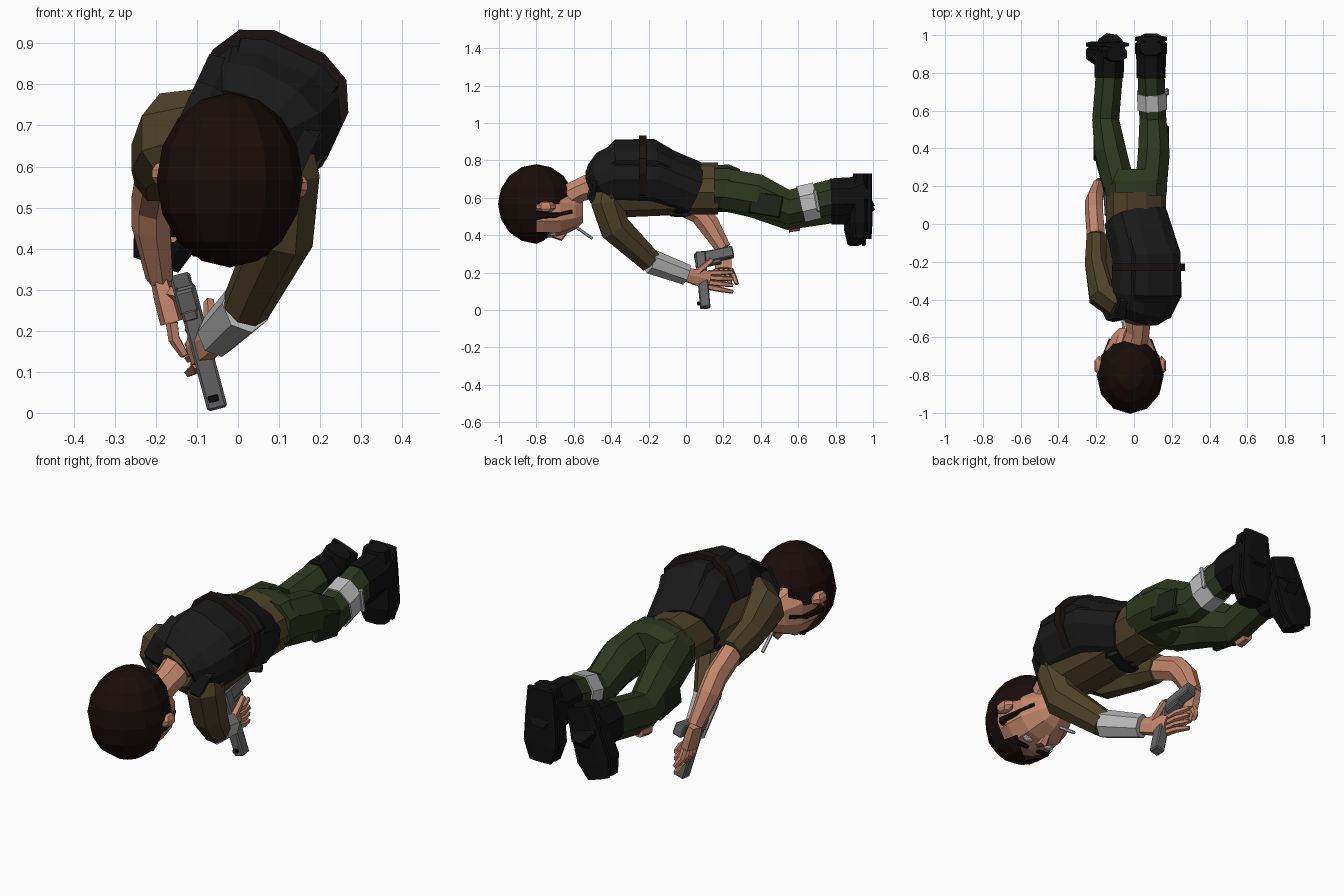
import bpy, bmesh, math
from mathutils import Vector, Matrix

if "Cube" in bpy.data.objects:
    bpy.data.objects.remove(bpy.data.objects["Cube"])


def material(name, red, green=None, blue=None):
    """A matt colour; a single value gives a neutral grey."""
    colour = (red, red if green is None else green, red if blue is None else blue, 1)
    mat = bpy.data.materials.new(name)
    mat.use_nodes = True
    mat.diffuse_color = colour
    shader = mat.node_tree.nodes["Principled BSDF"]
    shader.inputs["Base Color"].default_value = colour
    shader.inputs["Roughness"].default_value = 0.9
    return mat


SKIN = material("skin", .55, .24, .15)
HAIR = material("hair", .009, .004, .003)
SHIRT = material("shirt_olive", .075, .055, .022)
TROUSERS = material("trouser_green", .028, .038, .013)
POCKET = material("pocket_green", .014, .018, .009)
VEST = material("vest_black", .01)
STRAP = material("strap_brown", .01, .007, .006)
BOOT = material("boot_black", .005)
CLOTH = material("bandage_grey", .5)
METAL = material("gunmetal", .13)

# Body axes: the torso is rolled towards the left arm
X, Y, Z = Matrix.Identity(3)
ROLL = math.radians(25)
ACROSS = X * math.cos(ROLL) - Z * math.sin(ROLL)
BACK = X * math.sin(ROLL) + Z * math.cos(ROLL)


def finish(bm, name, mat):
    bmesh.ops.recalc_face_normals(bm, faces=bm.faces)
    mesh = bpy.data.meshes.new(name)
    bm.to_mesh(mesh)
    bm.free()
    mesh.materials.append(mat)
    ob = bpy.data.objects.new(name, mesh)
    bpy.context.collection.objects.link(ob)
    return ob


def tube(name, mat, path, radii, flat=1.0, sides=8, across=X, power=1.0):
    """Faceted loft along a path; flat is depth over width, low power is boxy."""
    bm = bmesh.new()
    points = [Vector(p) for p in path]
    rings = []
    for i, (point, radius) in enumerate(zip(points, radii)):
        along = (points[min(i + 1, len(points) - 1)] - points[max(i - 1, 0)]).normalized()
        u = (across - along * across.dot(along)).normalized()
        v = along.cross(u) * flat
        ring = []
        for k in range(sides):
            angle = math.tau * (k + .5) / sides
            c, s = (math.copysign(abs(f) ** power, f) for f in (math.cos(angle), math.sin(angle)))
            ring.append(bm.verts.new(point + (u * c + v * s) * radius))
        rings.append(ring)
    for ring, following in zip(rings, rings[1:]):
        for k in range(sides):
            j = (k + 1) % sides
            bm.faces.new((ring[k], ring[j], following[j], following[k]))
    bm.faces.new(rings[0])
    bm.faces.new(rings[-1])
    return finish(bm, name, mat)


def box(name, mat, centre, size, pitch=0, roll=0, bevel=.006):
    bm = bmesh.new()
    bmesh.ops.create_cube(bm, size=1)
    bmesh.ops.scale(bm, vec=size, verts=bm.verts)
    bmesh.ops.bevel(bm, geom=bm.edges[:], offset=bevel, segments=1, affect='EDGES')
    ob = finish(bm, name, mat)
    ob.location = centre
    ob.rotation_euler = (math.radians(pitch), math.radians(roll), 0)


def ball(name, mat, centre, radii, segments=8, rings=5, cut=None):
    bm = bmesh.new()
    bmesh.ops.create_uvsphere(bm, u_segments=segments, v_segments=rings, radius=1)
    place = Matrix.Translation(centre) @ Matrix.Diagonal((*radii, 1))
    bmesh.ops.transform(bm, matrix=place, verts=bm.verts)
    if cut:
        gone = [f for f in bm.faces if cut(f.calc_center_median())]
        bmesh.ops.delete(bm, geom=gone, context='FACES')
    finish(bm, name, mat)


# Torso with shirt, vest, back panel and belt
nape = Vector((.02, -.5, .68))
ribs = Vector((.03, -.4, .65))
waist = Vector((.01, 0, .65))
belt = waist + Y * .17
tube("shirt", SHIRT, [nape, ribs, waist, belt], [.1, .18, .16, .16], .8, 10, ACROSS, .85)
upper_back = ribs + BACK * .085 + Y * .03
lower_back = upper_back + Y * .2
vest_hem = waist + Y * .03
vest_top = nape + Y * .02
tube("vest", VEST, [vest_top, nape.lerp(upper_back, .6), upper_back, lower_back, vest_hem],
     [.12, .165, .185, .18, .17], .82, 12, ACROSS, .75)
panel = [upper_back - Y * .05, upper_back + BACK * .055, lower_back + BACK * .055, vest_hem + BACK * .06 - Y * .06]
tube("back_panel", VEST, [p + BACK * .06 for p in panel], [.12, .14, .14, .12], .4, 8, ACROSS, .7)
band = upper_back.lerp(lower_back, .6) + BACK * .026
tube("vest_belt", STRAP, [band, band + Y * .04], [.187, .187], .93, 12, ACROSS, .75)
for name, sign in (("left", 1), ("right", -1)):
    base = nape + ACROSS * sign * .12
    tube(name + "_shoulder_strap", VEST,
         [base + BACK * .13 + Y * .1, base + BACK * .06 + Y * .01, base - BACK * .04, base - BACK * .1 + Y * .05],
         [.05] * 4, .4, 6, ACROSS)
belly = waist - Z * .14
tube("belly_strap", VEST, [belly + X * .12, belly - Y * .06, belly - ACROSS * .12 - Y * .12],
     [.03] * 3, .4, 6, Y)

# Legs, each from hip to knee, ankle, heel and toe
tube("hips", TROUSERS, [belt - Y * .02, belt + Y * .06, belt + Y * .12], [.17, .172, .14], .74, 10, X, .85)
legs = {
    "left": [(.09, .2, .65), (.1, .55, .55), (.09, .8, .61), (.09, .93, .73), (.09, .93, .38)],
    "right": [(-.08, .2, .64), (-.15, .55, .52), (-.13, .8, .56), (-.09, .9, .68), (-.2, .9, .36)],
}
for name, joints in legs.items():
    hip, knee, ankle, heel, toe = map(Vector, joints)
    outward = X * math.copysign(1, hip.x)
    thigh = hip.lerp(knee, .5) + Z * .02 + outward * .01
    tube(name + "_trouser", TROUSERS, [hip, thigh, knee, ankle], [.09, .09, .077, .077], 1.3)
    box(name + "_pocket", POCKET, hip.lerp(knee, .65) + outward * .075 - Z * .02, (.03, .17, .12), -10)
    tube(name + "_boot_shaft", BOOT, [ankle.lerp(knee, .1), ankle + Y * .1, heel.lerp(toe, .25) + Y * .04],
         [.083, .085, .078], 1.3)
    foot = [heel, heel.lerp(toe, .3), heel.lerp(toe, .75), toe]
    tube(name + "_boot_foot", BOOT, foot, [.06, .08, .09, .06], .65, 8, X, .8)
    tube(name + "_sole", BOOT, [p + Y * .05 for p in foot], [.07, .08, .09, .06], .2, 8, X, .6)
    if name == "left":
        shin = [knee.lerp(ankle, f) for f in (.25, .6)]
        tube("leg_bandage", CLOTH, shin, [.085, .085], 1.25)
        box("bandage_knot", CLOTH, shin[-1] + outward * .08, (.02, .02, .12), 10)
    else:
        patch = knee - Z * .068 - X * .02
        tube("knee_patch", SKIN, [patch, patch + Y * .06], [.04, .03])

# Arms
left_cuff, left_wrist = Vector((.02, -.19, .26)), Vector((-.05, 0, .19))
tube("left_sleeve", SHIRT, [(.09, -.4, .68), (.12, -.42, .57), (.11, -.38, .44), left_cuff],
     [.09, .085, .08, .06], 1.1)
tube("left_bandage", CLOTH, [left_cuff, left_wrist], [.062, .052], 1.1, 7)
right_elbow, right_wrist = Vector((-.2, -.06, .58)), Vector((-.19, .2, .33))
tube("right_sleeve", SHIRT, [(-.08, -.43, .69), (-.16, -.37, .67), (-.2, -.2, .62), right_elbow],
     [.08, .09, .065, .055], 1.3)
tube("right_forearm", SKIN, [right_elbow, (-.21, .07, .52), (-.21, .12, .46), right_wrist],
     [.05, .05, .05, .035], 1.2, 7)


# Hands with bent fingers
def hand(name, wrist, knuckle, tip, spread, outward, thumb):
    knuckle, tip = Vector(knuckle), Vector(tip)
    tube(name + "_palm", SKIN, [wrist, wrist.lerp(knuckle, .5), knuckle], [.04, .048, .05], .6, 6, spread, .8)
    for i in range(4):
        offset = spread * (i - 1.5) * .025
        middle = knuckle.lerp(tip, .5) + offset * 1.2 + outward * .01
        tube(f"{name}_finger_{i}", SKIN, [knuckle + offset, middle, tip + offset * 1.4], [.016, .015, .011], 1, 5)
    tube(name + "_thumb", SKIN, [wrist.lerp(knuckle, .3), thumb], [.02, .014], 1, 5)


hand("left_hand", left_wrist, (-.1, .12, .16), (-.12, .25, .15), Z, X, (-.07, .14, .27))
hand("right_hand", right_wrist, (-.16, .2, .22), (-.13, .22, .14), Y, -X, (-.12, .11, .28))

# Pistol, tilted with its grip towards the ground
grip = Vector((-.09, .09, .16))
box("pistol_slide", METAL, grip + Vector((-.04, .06, .13)), (.05, .21, .06), 12, -15)
box("pistol_frame", METAL, grip + Vector((-.03, .03, .09)), (.04, .14, .03), 12, -15)
box("pistol_grip", METAL, grip, (.05, .055, .31), 5, -15)
box("magazine_slot", BOOT, grip + Vector((.03, -.02, -.125)), (.025, .02, .015), 5, -15, .001)

# Head, face turned down to the ground
head = Vector((-.02, -.8, .567))
chin = head + Vector((0, .25, -.04))
tube("neck", SKIN, [head + Y * .1, nape - Y * .07 - Z * .04, nape + Y * .04], [.08, .066, .08])
tube("collar", SHIRT, [nape - Y * .01, nape + Y * .05 + BACK * .03], [.085, .12], .8, 8, ACROSS)
tube("face", SKIN, [chin - Y * .3, chin - Y * .21, chin - Y * .12, chin - Y * .04, chin],
     [.13, .15, .14, .1, .06], .95, 10, X, .85)
ball("hair", HAIR, head, (.178, .205, .213), 12, 8,
     lambda c: c.y > chin.y - .08 or (c.y > head.y + .03 and c.z < head.z))
for name, sign in (("left", 1), ("right", -1)):
    out = X * sign
    ball(name + "_ear", SKIN, head + out * .165 + Y * .05 - Z * sign * .015, (.03, .055, .03), 6)
    tube(name + "_sideburn", HAIR, [head + out * .138 - Z * .06, chin + out * .136 - Y * .15 - Z * .02,
                                    chin + out * .105 - Y * .06], [.025, .015, .01], 1, 6)
    brow = head + out * .06 + Y * .05 - Z * .175
    box(name + "_brow", HAIR, brow, (.07, .02, .02), 20)
    ball(name + "_eye", CLOTH, brow + Y * .04 + Z * .015, (.03, .02, .016))
bridge = head + Y * .07 - Z * .16
tube("nose", SKIN, [bridge, bridge + Y * .06 - Z * .015, bridge + Y * .09 + Z * .02], [.015, .025, .015], 1, 5)
lips = chin - Y * .05 - Z * .075
box("mouth", STRAP, lips, (.06, .012, .012), 30, 0, .001)
tube("cigarette", CLOTH, [lips - X * .03, lips - X * .04 + Y * .1 - Z * .07], [.008, .008], 1, 6)
